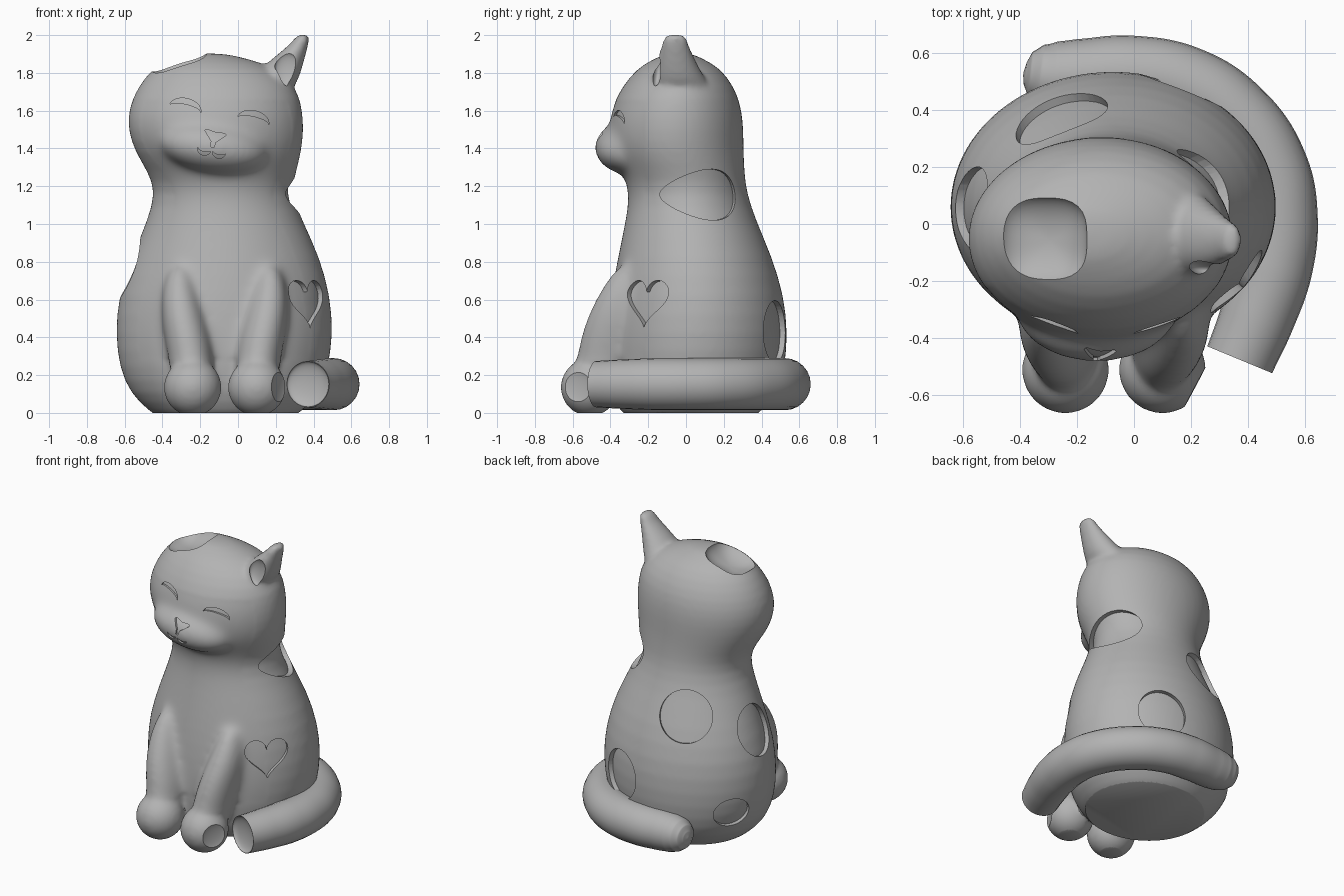
import bpy, bmesh
from math import sin, cos, pi, radians
from mathutils import Vector, Matrix

cube = bpy.data.objects.get("Cube")
if cube:
    bpy.data.objects.remove(cube)

grey = bpy.data.materials.new("plain_grey")
grey.use_nodes = True
grey.diffuse_color = (0.45, 0.45, 0.45, 1)
grey.node_tree.nodes["Principled BSDF"].inputs["Base Color"].default_value = grey.diffuse_color


def add_object(name, bm):
    bmesh.ops.recalc_face_normals(bm, faces=bm.faces)
    mesh = bpy.data.meshes.new(name)
    bm.to_mesh(mesh)
    bm.free()
    obj = bpy.data.objects.new(name, mesh)
    bpy.context.collection.objects.link(obj)
    return obj


def evaluated_mesh(obj):
    graph = bpy.context.evaluated_depsgraph_get()
    return bpy.data.meshes.new_from_object(obj.evaluated_get(graph))


def bake(obj):
    mesh = evaluated_mesh(obj)
    obj.modifiers.clear()
    obj.data = mesh


def subtract(obj, cutter):
    mod = obj.modifiers.new("cut", "BOOLEAN")
    mod.operation, mod.solver, mod.object = "DIFFERENCE", "EXACT", cutter
    bake(obj)
    bpy.data.objects.remove(cutter)


def finish(obj):
    obj.data.materials.clear()
    obj.data.materials.append(grey)
    obj.data.shade_smooth()
    obj.data.set_sharp_from_angle(angle=radians(38))


def loft(bm, rows, mirror=None, sides=48):
    """Stack of ellipses given as x min, x max, y min, y max, z."""
    rings = []
    for x0, x1, y0, y1, z in rows:
        if mirror is not None:
            x0, x1 = 2 * mirror - x1, 2 * mirror - x0
        ring = []
        for i in range(sides):
            a = 2 * pi * i / sides
            ring.append(bm.verts.new(((x0 + x1) / 2 + (x1 - x0) / 2 * cos(a),
                                      (y0 + y1) / 2 + (y1 - y0) / 2 * sin(a), z)))
        rings.append(ring)
    for low, high in zip(rings, rings[1:]):
        for i in range(sides):
            j = (i + 1) % sides
            bm.faces.new((low[i], low[j], high[j], high[i]))
    bm.faces.new(rings[0][::-1])
    bm.faces.new(rings[-1])


def frame(centre, normal, roll=0):
    """Matrix whose local z is the normal and local y points upward."""
    n = Vector(normal).normalized()
    side = Vector((0, 0, 1)).cross(n).normalized()
    axes = Matrix((side, n.cross(side), n)).transposed().to_4x4()
    return Matrix.Translation(centre) @ axes @ Matrix.Rotation(radians(roll), 4, "Z")


def ellipsoid(bm, centre, normal, radii, roll=0, square=False):
    new = bmesh.ops.create_uvsphere(bm, u_segments=40, v_segments=24, radius=1)["verts"]
    for v in new:
        x, y = abs(v.co.x), abs(v.co.y)
        if square and x + y > 1e-4:
            k = (x * x + y * y) ** 0.5 / (x ** 3 + y ** 3) ** (1 / 3)
            v.co.x *= k
            v.co.y *= k
    bmesh.ops.transform(bm, verts=new, matrix=frame(centre, normal, roll) @ Matrix.Diagonal((*radii, 1)))


def prism(bm, outline, centre, normal, half=0.16, roll=0):
    place = frame(centre, normal, roll)
    back, front = [[bm.verts.new(place @ Vector((u, v, d))) for u, v in outline] for d in (-half, half)]
    caps = [bm.faces.new(back[::-1]), bm.faces.new(front)]
    for i in range(len(back)):
        j = (i + 1) % len(back)
        bm.faces.new((back[i], back[j], front[j], front[i]))
    bmesh.ops.triangulate(bm, faces=caps)


def oval(ru, rv, skew=0, n=40):
    angles = [2 * pi * i / n for i in range(n)]
    return [(ru * cos(a), rv * sin(a) * (1 + skew * cos(a))) for a in angles]


def crescent(w, h, thick, n=14):
    angles = [pi * i / n for i in range(n + 1)]
    outer = [(w * cos(a), h * sin(a)) for a in angles]
    inner = [(w * cos(a), (h - thick) * sin(a)) for a in angles[1:-1]]
    return outer + inner[::-1]


def heart(size, n=48):
    angles = [2 * pi * i / n for i in range(n)]
    return [(size * 16 * sin(a) ** 3,
             size * (13 * cos(a) - 5 * cos(2 * a) - 2 * cos(3 * a) - cos(4 * a))) for a in angles]


# Torso, neck and head in one stack
bm = bmesh.new()
loft(bm, [
    (-.38, .25, -.28, .32, -.06), (-.47, .34, -.35, .40, .01), (-.57, .43, -.40, .485, .1),
    (-.63, .48, -.42, .525, .24), (-.65, .505, -.42, .54, .42), (-.635, .49, -.40, .52, .62),
    (-.56, .432, -.36, .455, .83), (-.48, .34, -.32, .37, 1.02), (-.435, .28, -.295, .32, 1.17),
    (-.48, .31, -.34, .31, 1.28), (-.545, .335, -.40, .305, 1.38), (-.585, .35, -.41, .305, 1.5),
    (-.58, .34, -.395, .295, 1.61), (-.535, .315, -.345, .26, 1.72), (-.45, .2, -.255, .18, 1.83),
    (-.35, .04, -.16, .08, 1.878), (-.27, -.08, -.1, .03, 1.905)])

# Remaining ear with a flared base
loft(bm, [(-.04, .28, -.21, .17, 1.68), (.07, .322, -.18, .1, 1.77), (.145, .345, -.16, .06, 1.845),
          (.225, .362, -.14, .03, 1.91), (.285, .375, -.125, .01, 1.96), (.315, .382, -.115, 0, 2.008)])

# Muzzle, front legs and paws
ellipsoid(bm, (-.13, -.3, 1.405), (0, -1, 0), (.29, .14, .185), roll=-8)
middle = -.07
for mirror in (None, middle):
    loft(bm, [(-.34, -.13, -.61, -.3, .1), (-.37, -.125, -.58, -.25, .3), (-.4, -.16, -.55, -.2, .45),
              (-.41, -.205, -.485, -.2, .6), (-.385, -.24, -.41, -.2, .72), (-.35, -.27, -.36, -.2, .79)], mirror)
for x in (-.17, .17):
    ellipsoid(bm, (middle + x, -.51, .135), (0, -1, 0), (.153, .153, .153))

body = add_object("cat_body", bm)
body.modifiers.new("round", "SUBSURF").levels = 1
remesh = body.modifiers.new("blend", "REMESH")
remesh.mode, remesh.voxel_size = "VOXEL", 0.015
soft = body.modifiers.new("soften", "SMOOTH")
soft.factor, soft.iterations = 0.5, 8
bake(body)

# Melt the muzzle and upper legs into the front
bm = bmesh.new()
bm.from_mesh(body.data)
melt = [v for v in bm.verts if v.co.y < -.22 and .28 < v.co.z < 1.65]
for _ in range(22):
    bmesh.ops.smooth_vert(bm, verts=melt, factor=0.5, use_axis_x=True, use_axis_y=True, use_axis_z=True)
bm.to_mesh(body.data)
bm.free()
skin = body.data.copy()


def engrave(cutter, depth):
    """Trim the cutter to a layer under the skin, then cut it away."""
    core = bpy.data.objects.new("core", skin.copy())
    bpy.context.collection.objects.link(core)
    normals = [v.normal.copy() for v in core.data.vertices]
    for v, n in zip(core.data.vertices, normals):
        v.co -= n * depth
    subtract(cutter, core)
    subtract(body, cutter)


# Recessed spots and heart
bm = bmesh.new()
prism(bm, oval(.205, .13, .3), (.27, .08, 1.155), (.96, .28, 0))
prism(bm, oval(.155, .165), (.17, .48, .43), (.45, .9, 0))
prism(bm, oval(.17, .17), (-.28, .415, .92), (-.42, .85, .35))
prism(bm, oval(.15, .17), (-.57, .05, .77), (-1, 0, .25))
prism(bm, oval(.12, .1), (-.53, .27, .28), (-.8, .6, 0))
prism(bm, heart(.0088), (.385, -.225, .6), (.75, -.66, .1))
engrave(add_object("spot_cutter", bm), 0.03)

# Engraved eyes, nose and mouth on the tilted face
bm = bmesh.new()
ahead, tilt = (0, -1, 0), -13
for x, z in ((-.28, 1.61), (.08, 1.545)):
    prism(bm, crescent(.085, .055, .03), (x, -.4, z), ahead, roll=tilt)
for x, z in ((-.178, 1.398), (-.1, 1.382)):
    prism(bm, crescent(.036, -.034, -.018), (x, -.42, z), ahead, roll=tilt)
half_nose = [(.058, .028), (.05, .036), (0, .03)]
nose = [(.008, -.05), (.012, -.02)] + half_nose + [(-u, v) for u, v in half_nose[1::-1]] \
    + [(-.012, -.02), (-.008, -.05)]
prism(bm, nose, (-.125, -.42, 1.455), ahead, roll=tilt)
engrave(add_object("face_cutter", bm), 0.012)

# Hollows of missing ear, inner ear and paw, plus flat base
bm = bmesh.new()
ellipsoid(bm, (-.32, -.057, 1.88), (-.28, 0, .96), (.158, .16, .095), square=True)
ellipsoid(bm, (.262, -.155, 1.82), (-.15, -1, .1), (.07, .09, .03))
ellipsoid(bm, (.226, -.577, .14), (.88, -.47, 0), (.1, .1, .022))
bmesh.ops.create_cube(bm, size=2, matrix=Matrix.Translation((0, 0, -1)))
subtract(body, add_object("hollow_cutter", bm))
finish(body)

# Tail curling around the left side, with a dished cut end
curve = bpy.data.curves.new("tail_path", "CURVE")
curve.dimensions = "3D"
curve.bevel_depth, curve.bevel_resolution = 0.138, 10
curve.resolution_u, curve.use_fill_caps = 10, True
path = [(-.387, .527, .05), (-.38, .526, .3), (-.362, .524, .58), (-.325, .52, .78), (-.27, .515, .9),
        (-.19, .515, .96), (-.02, .522, 1), (.18, .485, 1), (.35, .375, 1), (.47, .2, 1), (.505, .02, 1),
        (.485, -.16, 1), (.43, -.33, .95), (.37, -.475, .89)]
spline = curve.splines.new("BEZIER")
spline.bezier_points.add(len(path) - 1)
for point, (x, y, r) in zip(spline.bezier_points, path):
    point.co, point.radius = (x, y, .152), r
    point.handle_left_type = point.handle_right_type = "AUTO"
helper = bpy.data.objects.new("tail_path", curve)
bpy.context.collection.objects.link(helper)
tail = bpy.data.objects.new("tail", evaluated_mesh(helper))
bpy.context.collection.objects.link(tail)
bpy.data.objects.remove(helper)
bm = bmesh.new()
bm.from_mesh(tail.data)
bmesh.ops.remove_doubles(bm, verts=bm.verts, dist=1e-5)
bmesh.ops.recalc_face_normals(bm, faces=bm.faces)
bm.to_mesh(tail.data)
bm.free()
bm = bmesh.new()
ellipsoid(bm, (.37, -.475, .152), (-.38, -.925, 0), (.12, .12, .035))
subtract(tail, add_object("tail_cutter", bm))
finish(tail)
